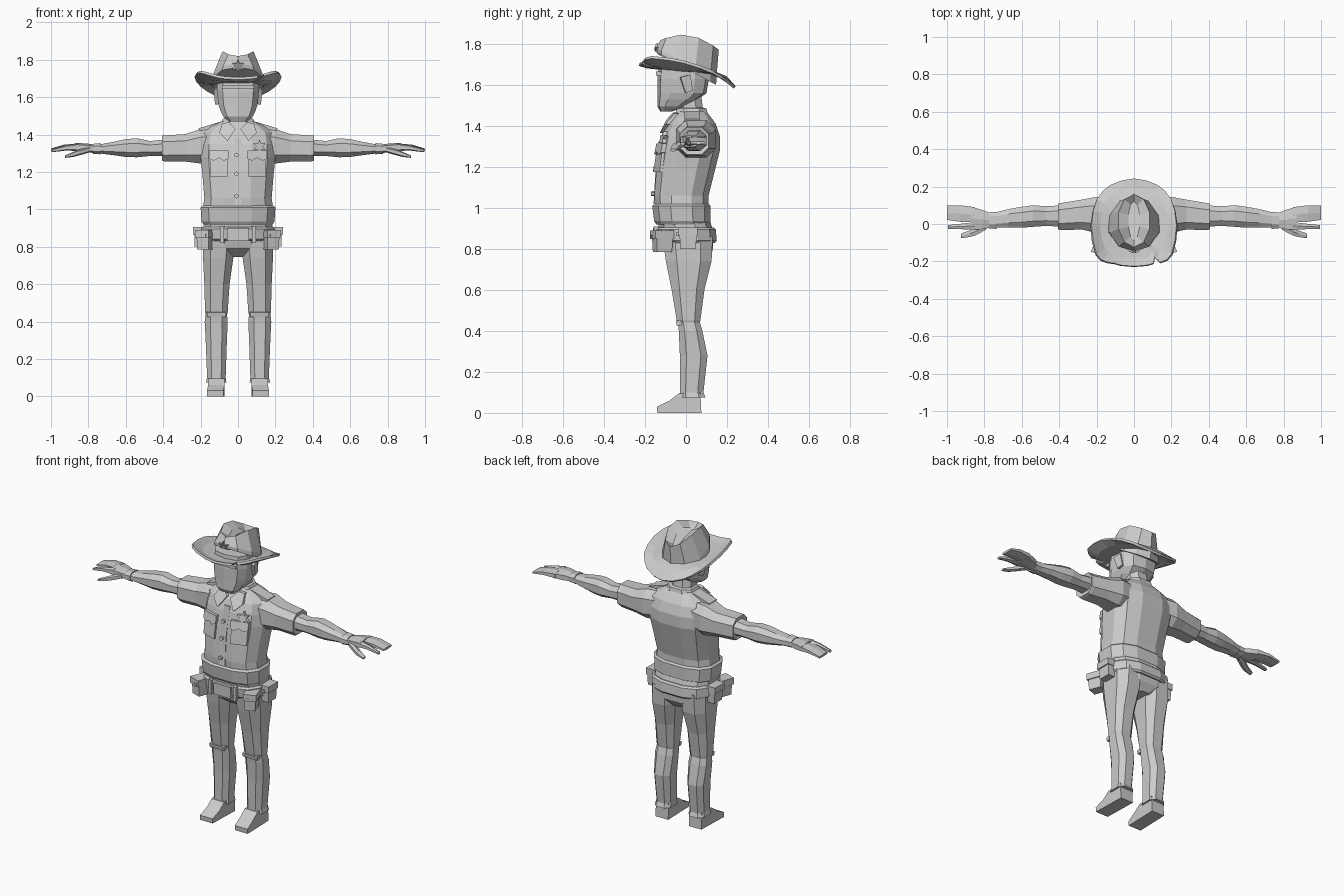
import bpy, bmesh, math
from mathutils import Vector
from mathutils.bvhtree import BVHTree

GREY = bpy.data.materials.new("plain_grey")
GREY.diffuse_color = (0.6, 0.6, 0.6, 1)


def finish(name, bm, mirror=False):
    bmesh.ops.recalc_face_normals(bm, faces=bm.faces)
    me = bpy.data.meshes.new(name)
    bm.to_mesh(me)
    ob = bpy.data.objects.new(name, me)
    bpy.context.collection.objects.link(ob)
    me.materials.append(GREY)
    if mirror:
        ob.modifiers.new("mirror", 'MIRROR').use_mirror_merge = False
    return ob


def skin(bm, rings, cap=True):
    n = len(rings[0])
    for a, b in zip(rings, rings[1:]):
        for i in range(n):
            bm.faces.new((a[i], a[(i + 1) % n], b[(i + 1) % n], b[i]))
    if cap:
        bm.faces.new(rings[0])
        bm.faces.new(rings[-1])


def loft(name, axis, stations, n=8, e=0.8, mirror=False):
    """Stations are (t, u0, u1, v0, v1); axis z uses u=x v=y, axis x uses u=y v=z."""
    bm = bmesh.new()
    pw = lambda c: math.copysign(abs(c) ** e, c)
    unit = [(pw(math.cos(a)), pw(math.sin(a)))
            for a in ((i + .5) * math.tau / n for i in range(n))]
    mx, my = max(p[0] for p in unit), max(p[1] for p in unit)
    rings = []
    for t, u0, u1, v0, v1 in stations:
        ring = []
        for p, q in unit:
            u = (u0 + u1) / 2 + (u1 - u0) / 2 * p / mx
            v = (v0 + v1) / 2 + (v1 - v0) / 2 * q / my
            ring.append(bm.verts.new((u, v, t) if axis == 'z' else (t, u, v)))
        rings.append(ring)
    skin(bm, rings)
    return finish(name, bm, mirror)


def box(name, loc, size, rot=(0, 0, 0), mirror=False, taper=1.0):
    from mathutils import Euler
    bm = bmesh.new()
    bmesh.ops.create_cube(bm, size=1)
    m = Euler(rot).to_matrix()
    for v in bm.verts:
        k = taper if v.co.z < 0 else 1
        v.co = m @ Vector((v.co.x * size[0] * k, v.co.y * size[1] * k, v.co.z * size[2])) + Vector(loc)
    return finish(name, bm, mirror)


def patch(name, outline, thick, surface, mirror=False):
    """Plate with an (x, z) outline laid on the front of a surface."""
    bm = bmesh.new()
    back, front = [], []
    for x, z in outline:
        hit = surface.ray_cast(Vector((x, -2, z)), Vector((0, 1, 0)))[0]
        y = hit.y if hit else -.1
        back.append(bm.verts.new((x, y + .004, z)))
        front.append(bm.verts.new((x, y - thick, z)))
    skin(bm, [back, front])
    return finish(name, bm, mirror)


def surface_of(ob):
    bm = bmesh.new()
    bm.from_mesh(ob.data)
    return BVHTree.FromBMesh(bm)


def circle(x, z, r, n, r2=None):
    return [(x + (r2 if r2 and i % 2 else r) * math.sin(i * math.tau / n),
             z + (r2 if r2 and i % 2 else r) * math.cos(i * math.tau / n)) for i in range(n)]


# Shirt, waist and hips
shirt = loft("shirt", 'z', [
    (.99, -.19, .19, -.15, .11), (1.06, -.18, .18, -.155, .11), (1.18, -.19, .19, -.145, .14),
    (1.28, -.2, .2, -.13, .165), (1.35, -.195, .195, -.115, .165), (1.41, -.185, .185, -.09, .145),
    (1.445, -.14, .14, -.065, .12), (1.47, -.09, .09, -.045, .1)], 12, .75)
loft("waistband", 'z', [(.92, -.185, .185, -.145, .11), (.935, -.195, .195, -.155, .12),
                        (1.01, -.2, .2, -.165, .12), (1.02, -.188, .188, -.15, .11)], 12, .75)
loft("hips", 'z', [(.745, -.05, .05, -.05, .1), (.79, -.175, .175, -.105, .13),
                   (.88, -.185, .185, -.13, .135), (.96, -.185, .185, -.14, .11)], 12, .75)
loft("gun_belt", 'z', [(.83, -.187, .187, -.13, .142), (.84, -.195, .195, -.142, .15),
                       (.895, -.195, .195, -.15, .145), (.905, -.186, .186, -.14, .135)], 12, .75)

# Shirt details
s = surface_of(shirt)
patch("shirt_placket", [(-.02, 1.02), (.02, 1.02), (.02, 1.2), (.02, 1.38), (-.02, 1.38), (-.02, 1.2)], .006, s)
for z in (1.07, 1.19, 1.29):
    patch("shirt_button", circle(-.008, z, .012, 6), .016, s)
patch("shirt_pocket", [(.055, 1.175), (.15, 1.175), (.15, 1.28), (.055, 1.28)], .014, s, True)
patch("pocket_flap", [(.05, 1.27), (.075, 1.26), (.1, 1.275), (.13, 1.26), (.155, 1.27),
                      (.155, 1.315), (.05, 1.315)], .022, s, True)
patch("chest_star", circle(.115, 1.335, .038, 12, .018), .018, s)
patch("collar_point", [(.012, 1.43), (.055, 1.365), (.1, 1.41), (.085, 1.46), (.05, 1.465)], .02, s, True)
loft("collar", 'z', [(1.435, -.105, .105, -.06, .112), (1.485, -.08, .08, -.045, .1),
                     (1.49, -.06, .06, -.03, .08)], 8, .8)
box("shoulder_strap", (.15, .03, 1.44), (.12, .075, .022), (0, .3, 0), True)

# Belt gear
box("belt_buckle", (0, -.148, .865), (.12, .025, .07))
box("belt_loop", (.085, -.146, .865), (.022, .024, .09), (0, 0, .1), True)
for name, x, y, z, r in (("front_pouch", .175, -.115, .84, .35), ("side_pouch", .2, .01, .855, 0)):
    box(name, (x, y, z - .01), (.07, .085, .09), (0, 0, r), True, .9)
    box(name + "_flap", (x + .002, y - .002, z + .03), (.078, .095, .04), (0, 0, r), True)
    box(name + "_snap", (x + .004, y - .05, z + .018), (.018, .012, .018), (0, 0, r), True)

# Legs and boots
loft("trouser_upper_leg", 'z', [
    (.43, .06, .17, -.035, .065), (.45, .055, .176, -.045, .07), (.6, .045, .18, -.07, .09),
    (.74, .025, .187, -.098, .125), (.86, .015, .185, -.115, .13)], 8, .75, True)
loft("trouser_lower_leg", 'z', [
    (.075, .062, .172, -.035, .095), (.1, .066, .165, -.03, .085), (.28, .06, .172, -.03, .105),
    (.4, .055, .178, -.035, .08), (.45, .06, .172, -.04, .065)], 8, .75, True)
box("knee_fold", (.115, -.03, .44), (.1, .035, .025), (.2, 0, 0), True)
bm = bmesh.new()
side = [(-.14, 0), (-.142, .03), (-.08, .06), (-.035, .095), (.07, .1), (.075, 0)]
rings = [[bm.verts.new((x + (.006 if y < -.1 else 0), y, z)) for y, z in side] for x in (.072, .16)]
skin(bm, rings)
finish("boot", bm, True)

# Sleeves, arms and hands
loft("sleeve", 'x', [
    (.1, -.05, .13, 1.26, 1.43), (.2, -.045, .145, 1.245, 1.43), (.28, -.03, .13, 1.255, 1.402),
    (.39, -.032, .112, 1.255, 1.395), (.405, -.03, .11, 1.26, 1.395), (.4, -.015, .1, 1.28, 1.38)], 8, .75, True)
loft("arm", 'x', [
    (.38, -.015, .1, 1.285, 1.375), (.47, -.01, .095, 1.285, 1.365), (.54, -.015, .1, 1.278, 1.38),
    (.6, -.02, .092, 1.28, 1.375), (.67, -.02, .08, 1.29, 1.36), (.75, -.02, .06, 1.3, 1.345)], 8, .85, True)
loft("wrist_cuff", 'x', [(.735, -.026, .065, 1.294, 1.354), (.775, -.024, .062, 1.297, 1.35)], 8, .8, True)
loft("palm", 'x', [(.76, -.018, .055, 1.302, 1.345), (.81, -.028, .075, 1.303, 1.352),
                   (.87, -.03, .092, 1.31, 1.355)], 6, .7, True)
loft("grouped_fingers", 'x', [(.85, .008, .09, 1.312, 1.353), (.93, .012, .1, 1.318, 1.346),
                              (1.0, .022, .1, 1.31, 1.325)], 6, .7, True)
loft("first_finger", 'x', [(.85, -.03, .01, 1.312, 1.352), (.92, -.028, .002, 1.314, 1.342),
                           (.995, -.026, -.006, 1.305, 1.32)], 6, .7, True)
loft("thumb", 'x', [(.79, -.03, .01, 1.305, 1.335), (.85, -.062, -.02, 1.288, 1.32),
                    (.88, -.07, -.035, 1.28, 1.307), (.925, -.076, -.05, 1.275, 1.288)], 6, .8, True)

# Neck and head
loft("neck", 'z', [(1.43, -.07, .07, -.035, .09), (1.58, -.062, .062, -.06, .07)], 8, .85)
loft("head", 'z', [
    (1.47, -.05, .05, -.125, -.07), (1.495, -.078, .078, -.14, .0), (1.53, -.095, .095, -.14, .06),
    (1.56, -.105, .105, -.14, .1), (1.63, -.112, .112, -.14, .112), (1.71, -.11, .11, -.13, .11)], 10, .65)
box("brow", (0, -.135, 1.655), (.17, .025, .02))
box("ear", (.113, .005, 1.605), (.022, .05, .08), (.25, 0, .2), True, .75)

# Hat brim with a notch in the front edge
half = [(0, -.228), (.07, -.222), (.105, -.212), (.12, -.155), (.138, -.208), (.175, -.195), (.203, -.165),
        (.222, -.09), (.23, -.01), (.22, .07), (.2, .13), (.165, .175), (.125, .205), (.065, .228), (0, .238)]
left = [(-x, y) for x, y in half[1:-1] if (x, y) != (.12, -.155)][::-1]
bm = bmesh.new()
rings = [[], [], []]
for x, y in half + left:
    a = math.atan2(y, x)
    ix, iy = .115 * math.cos(a), .13 * math.sin(a)
    zi = 1.672 - .07 * iy
    zo = 1.70 - .24 * (y + .23) + .065 * (x / .23) ** 2
    for ring, k, z in ((rings[0], 0, zi), (rings[1], .6, zi + (zo - zi) * .35), (rings[2], 1, zo)):
        ring.append(bm.verts.new((ix + (x - ix) * k, iy + (y - iy) * k, z)))
skin(bm, rings, cap=False)
bm.faces.new(rings[0])
brim = finish("hat_brim", bm)
sol = brim.modifiers.new("thickness", 'SOLIDIFY')
sol.thickness, sol.offset = .014, 0

# Hat crown with a pinched, creased top
bm = bmesh.new()
rings = [[], [], [], []]
for i in range(10):
    a = (i + .5) * math.tau / 10
    c, d = math.cos(a) / math.cos(math.pi / 10), math.sin(a)
    y = .018 + .142 * d
    zr = 1.845 - (.35 * (-.05 - y) if y < -.05 else 1.5 * max(0, y) ** 1.65)
    rings[0].append(bm.verts.new((.135 * c, .147 * d, 1.68 - .08 * d)))
    rings[1].append(bm.verts.new((.129 * c, .149 * d, 1.71 - .07 * d)))
    rings[2].append(bm.verts.new((.083 * c, y, zr)))
    rings[3].append(bm.verts.new((.03 * c, .018 + .105 * d, zr - .028)))
skin(bm, rings)
crown = finish("hat_crown", bm)
patch("hat_star", circle(0, 1.765, .036, 12, .018), .01, surface_of(crown))
